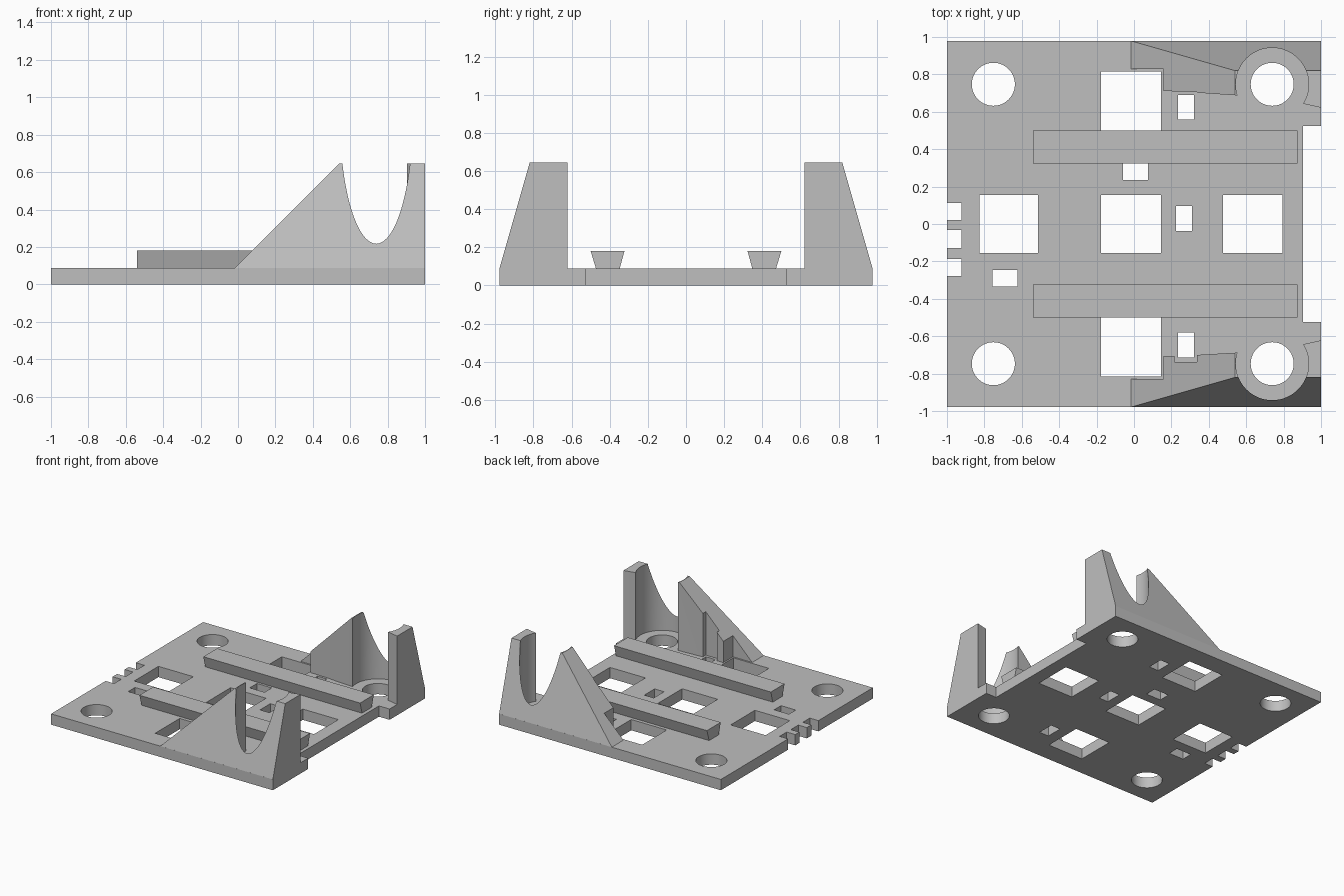
import bpy, bmesh, math
from mathutils import Vector

cube = bpy.data.objects.get("Cube")
if cube:
    bpy.data.objects.remove(cube, do_unlink=True)

grey = bpy.data.materials.new("plain grey")
grey.use_nodes = True
COLOUR = (0.52, 0.52, 0.52, 1)
grey.diffuse_color = COLOUR
grey.node_tree.nodes["Principled BSDF"].inputs["Base Color"].default_value = COLOUR

BASE_Z, TOP_Z, HALF_Y = 0.088, 0.645, 0.979
HOLE_X, HOLE_Y = (-0.752, 0.739), 0.747


def prism(bm, points, offset):
    """Extrude a closed polygon by an offset vector."""
    face = bm.faces.new([bm.verts.new(p) for p in points])
    ext = bmesh.ops.extrude_face_region(bm, geom=[face])["geom"]
    verts = [g for g in ext if isinstance(g, bmesh.types.BMVert)]
    bmesh.ops.translate(bm, verts=verts, vec=offset)


def box(bm, x0, x1, y0, y1, z0, z1):
    prism(bm, [(x0, y0, z0), (x1, y0, z0), (x1, y1, z0), (x0, y1, z0)], (0, 0, z1 - z0))


def cylinder(bm, x, y, r, z0, z1):
    ring = [math.tau * i / 64 for i in range(64)]
    prism(bm, [(x + r * math.cos(a), y + r * math.sin(a), z0) for a in ring], (0, 0, z1 - z0))


def finish(bm, name):
    bmesh.ops.recalc_face_normals(bm, faces=bm.faces[:])
    mesh = bpy.data.meshes.new(name)
    bm.to_mesh(mesh)
    bm.free()
    mesh.materials.append(grey)
    obj = bpy.data.objects.new(name, mesh)
    bpy.context.collection.objects.link(obj)
    return obj


def activate(obj):
    bpy.ops.object.select_all(action='DESELECT')
    obj.select_set(True)
    bpy.context.view_layer.objects.active = obj


def cut(obj, cutter):
    """Subtract the cutter, remove it and shade the round walls smooth."""
    activate(obj)
    mod = obj.modifiers.new("cut", 'BOOLEAN')
    mod.operation, mod.solver, mod.object = 'DIFFERENCE', 'EXACT', cutter
    bpy.ops.object.modifier_apply(modifier=mod.name)
    bpy.data.objects.remove(cutter, do_unlink=True)
    bpy.ops.object.shade_smooth_by_angle(angle=math.radians(25))


# Base plate with windows, slots, edge notches and bolt holes
bm = bmesh.new()
box(bm, -1, 1, -HALF_Y, HALF_Y, 0, BASE_Z)
plate = finish(bm, "base_plate")

openings = [
    (-0.827, -0.512, -0.156, 0.156),  # large windows
    (-0.176, 0.144, -0.156, 0.156),
    (0.475, 0.795, -0.156, 0.156),
    (-0.176, 0.144, 0.5, 0.816),
    (-0.176, 0.144, -0.816, -0.5),
    (0.235, 0.32, 0.56, 0.69),        # small slots
    (0.235, 0.32, -0.715, -0.581),
    (0.224, 0.309, -0.037, 0.096),
    (-0.059, 0.075, 0.235, 0.328),
    (-0.757, -0.624, -0.333, -0.245),
    (-1.1, -0.923, 0.021, 0.112),     # edge notches
    (-1.1, -0.923, -0.128, -0.032),
    (-1.1, -0.923, -0.277, -0.187),
    (0.904, 1.1, -0.524, 0.524),
]
bm = bmesh.new()
for o in openings:
    box(bm, *o, -0.1, 0.3)
for x in HOLE_X:
    for y in (-HOLE_Y, HOLE_Y):
        cylinder(bm, x, y, 0.115, -0.1, 0.3)
cut(plate, finish(bm, "opening_cutter"))

# Dovetail rails, wider at the top
for side, name in ((-1, "front_rail"), (1, "back_rail")):
    section = [(0.348, BASE_Z), (0.472, BASE_Z), (0.5, 0.18), (0.323, 0.18)]
    bm = bmesh.new()
    prism(bm, [(-0.539, side * y, z) for y, z in section], (1.414, 0, 0))
    finish(bm, name)


def slice_off(bm, point, normal):
    """Remove everything beyond a plane and cap the opening."""
    geom = bm.verts[:] + bm.edges[:] + bm.faces[:]
    res = bmesh.ops.bisect_plane(bm, geom=geom, dist=1e-5, plane_co=point,
                                 plane_no=normal, clear_outer=True)
    edges = [g for g in res["geom_cut"] if isinstance(g, bmesh.types.BMEdge)]
    bmesh.ops.contextual_create(bm, geom=[e for e in edges if e.is_boundary])


# Ramped side supports, stepped around the openings, with a bolt-head recess
def support(name, side, steps):
    inner = [(-0.016, 0.829), (0.157, 0.829)] + steps
    inner += [(0.545, 0.688), (0.905, 0.643), (1, 0.622)]
    outline = inner + [(1, HALF_Y), (-0.016, HALF_Y)]
    bm = bmesh.new()
    prism(bm, [(x, side * y, BASE_Z) for x, y in outline], (0, 0, TOP_Z - BASE_Z))
    slice_off(bm, Vector((-0.0155, 0, BASE_Z + 0.0005)), Vector((-1, 0, 1)).normalized())
    lean = Vector((0, side * (TOP_Z - BASE_Z), HALF_Y - 0.82)).normalized()
    slice_off(bm, Vector((0, side * (HALF_Y - 0.0003), BASE_Z)), lean)
    obj = finish(bm, name)
    bm = bmesh.new()
    cylinder(bm, HOLE_X[1], side * HOLE_Y, 0.195, BASE_Z - 0.1, 1)
    cut(obj, finish(bm, "recess_cutter"))


support("back_support", 1, [(0.157, 0.711), (0.338, 0.706), (0.338, 0.702)])
support("front_support", -1, [(0.157, 0.705), (0.216, 0.705), (0.216, 0.738),
                              (0.338, 0.738), (0.338, 0.7)])
